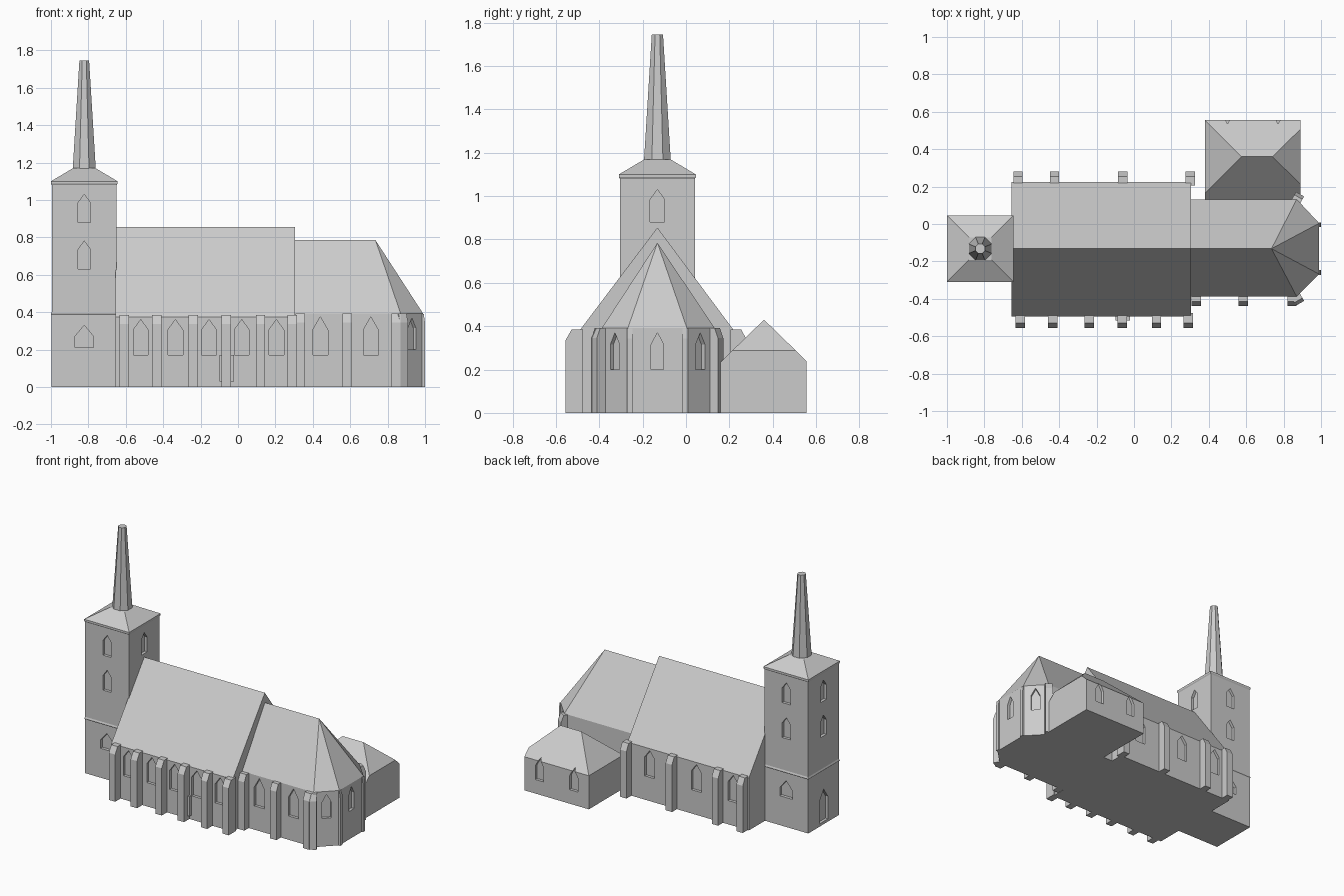
import bpy, bmesh, math
from mathutils import Vector, Matrix

if "Cube" in bpy.data.objects:
    bpy.data.objects.remove(bpy.data.objects["Cube"])

stone = bpy.data.materials.new("light_grey_stone")
stone.diffuse_color = (0.6, 0.6, 0.6, 1)
stone.use_nodes = True
stone.node_tree.nodes["Principled BSDF"].inputs["Base Color"].default_value = stone.diffuse_color
CY = -0.132   # axis of the church
TX = -0.822   # tower centre


def finish(bm, name):
    bmesh.ops.recalc_face_normals(bm, faces=bm.faces)
    me = bpy.data.meshes.new(name)
    bm.to_mesh(me)
    bm.free()
    me.materials.append(stone)
    ob = bpy.data.objects.new(name, me)
    bpy.context.collection.objects.link(ob)
    return ob


def hull(name, pts):
    """Convex solid around the given points."""
    bm = bmesh.new()
    vs = [bm.verts.new(p) for p in pts]
    res = bmesh.ops.convex_hull(bm, input=vs)
    junk = {g for g in res["geom_interior"] + res["geom_unused"]
            if isinstance(g, bmesh.types.BMVert) and g.is_valid}
    bmesh.ops.delete(bm, geom=list(junk), context='VERTS')
    bmesh.ops.dissolve_limit(bm, angle_limit=0.01, verts=bm.verts, edges=bm.edges)
    return finish(bm, name)


def loft(name, cx, cy, rings, n):
    """Stack of regular n-sided rings (apothem, z), flats facing the axes."""
    bm = bmesh.new()
    loops = []
    for r, z in rings:
        R = r / math.cos(math.pi / n)
        loops.append([bm.verts.new((cx + R * math.cos((2 * i + 1) * math.pi / n),
                                    cy + R * math.sin((2 * i + 1) * math.pi / n), z))
                      for i in range(n)])
    for a, b in zip(loops, loops[1:]):
        for i in range(n):
            j = (i + 1) % n
            bm.faces.new((a[i], a[j], b[j], b[i]))
    bm.faces.new(loops[0])
    bm.faces.new(loops[-1])
    return finish(bm, name)


def place(x, y, ang):
    """Local x along wall, local y outward, in direction ang (degrees)."""
    return Matrix.Translation((x, y, 0)) @ Matrix.Rotation(math.radians(ang - 90), 4, 'Z')


def prism(bm, pts_a, pts_b):
    a = [bm.verts.new(p) for p in pts_a]
    b = [bm.verts.new(p) for p in pts_b]
    n = len(a)
    bm.faces.new(a)
    bm.faces.new(b[::-1])
    for i in range(n):
        bm.faces.new((a[i], b[i], b[(i + 1) % n], a[(i + 1) % n]))


def cut_windows(ob, wins, depth=0.02):
    """Pointed recesses: (x, y, outward angle, width, sill, shoulder, apex)."""
    bm = bmesh.new()
    for x, y, ang, w, z0, z1, z2 in wins:
        m = place(x, y, ang)
        prof = [(-w/2, z0), (w/2, z0), (w/2, z1), (0, z2), (-w/2, z1)]
        prism(bm, [m @ Vector((u, -depth, z)) for u, z in prof],
              [m @ Vector((u, 0.02, z)) for u, z in prof])
    cutter = finish(bm, "window_cutter")
    cutter.hide_render = True
    mod = ob.modifiers.new("windows", 'BOOLEAN')
    mod.operation = 'DIFFERENCE'
    mod.solver = 'EXACT'
    mod.object = cutter
    dg = bpy.context.evaluated_depsgraph_get()
    me = bpy.data.meshes.new_from_object(ob.evaluated_get(dg))
    ob.modifiers.clear()
    ob.data = me
    bpy.data.objects.remove(cutter)


def buttress(name, x, y, ang, out=0.06, top=0.384, w=0.05):
    bm = bmesh.new()
    m = place(x, y, ang)
    prof = [(-0.02, 0), (out, 0), (out, top - 0.047), (out * 0.55, top), (-0.02, top)]
    prism(bm, [m @ Vector((-w/2, d, z)) for d, z in prof],
          [m @ Vector((w/2, d, z)) for d, z in prof])
    finish(bm, name)


# Tower with string course, cornice and cap
H = 0.173
tower = loft("tower", TX, CY, [(0.175, 0), (0.175, 0.385), (0.178, 0.39), (H, 0.402),
                               (H, 1.08), (0.178, 1.088), (0.178, 1.1), (0.06, 1.17)], 4)
wins = []
for ang in (0, 90, 180, 270):
    c, s = round(math.cos(math.radians(ang))), round(math.sin(math.radians(ang)))
    x, y = TX + H * c, CY + H * s
    wins.append((x, y, ang, 0.066, 0.88, 0.985, 1.03))
    if ang:
        wins.append((x, y, ang, 0.066, 0.63, 0.735, 0.78))
    if ang in (90, 270):
        wins.append((x, y, ang, 0.1, 0.21, 0.27, 0.33))
wins.append((TX - 0.175, CY, 180, 0.095, 0.02, 0.18, 0.25))   # west door
cut_windows(tower, wins)

# Spire
loft("spire", TX, CY, [(0.062, 1.16), (0.026, 1.745)], 8)

# Nave
S, N = -0.495, 0.225
nave = hull("nave", [(x, y, z) for x in (-0.655, 0.305)
                     for y, z in ((S, 0), (N, 0), (S, 0.375), (N, 0.375), (CY, 0.855))])
cut_windows(nave, [(x, S, 270, 0.08, 0.17, 0.305, 0.36) for x in (-0.52, -0.335, -0.155, 0.02, 0.205)]
            + [(x, N, 90, 0.08, 0.17, 0.305, 0.36) for x in (-0.53, -0.24, 0.13)])
for x in (-0.608, -0.435, -0.24, -0.063, 0.12, 0.29):
    buttress("nave_south_buttress", x, S, 270)
for x in (-0.62, -0.425, -0.06, 0.3):
    buttress("nave_north_buttress", x, N, 90, out=0.055)
hull("wall_block", [(x, y, z) for x in (-0.1, -0.022) for y in (S - 0.02, S + 0.02)
                    for z in (0.03, 0.17)])

# Chancel with three-sided apse
plan = [(0.29, -0.388), (0.87, -0.388), (0.99, -0.268), (0.99, 0.004), (0.87, 0.132), (0.29, 0.132)]
plan = [(x, y if y < CY else 2 * CY - p) for (x, y), p in
        zip(plan, [0, 0, 0, -0.268, -0.396, -0.396])]
chancel = hull("chancel", [(x, y, z) for x, y in plan for z in (0, 0.392)]
               + [(0.29, CY, 0.785), (0.735, CY, 0.785)])
dy = CY + 0.328
cut_windows(chancel, [(x, -0.388, 270, 0.08, 0.17, 0.305, 0.375) for x in (0.44, 0.71)]
            + [(0.93, CY - dy, 315, 0.06, 0.2, 0.315, 0.37),
               (0.93, CY + dy, 45, 0.06, 0.2, 0.315, 0.37),
               (0.99, CY, 0, 0.058, 0.2, 0.315, 0.37)])
for x in (0.332, 0.585, 0.845):
    buttress("chancel_buttress", x, -0.388, 270, out=0.05, top=0.392)
for side in (-1, 1):
    buttress("apse_shoulder_buttress", 0.868, CY + side * 0.257, side * 60, out=0.04, top=0.392)
    buttress("apse_corner_pier", 0.985, CY + side * 0.128, 0, out=0.015, top=0.39, w=0.026)

# Side annex with one full hip and one half hip
annex = hull("annex", [(x, y, 0) for x in (0.38, 0.89) for y in (0.1, 0.555)]
             + [(x, 0.555, 0.24) for x in (0.38, 0.89)]
             + [(x, 0.165, 0.24) for x in (0.38, 0.89)]
             + [(x, 0.1, 0.177) for x in (0.38, 0.89)]
             + [(0.575, 0.36, 0.43), (0.74, 0.36, 0.43),
                (0.89, 0.507, 0.287), (0.89, 0.213, 0.287)])
cut_windows(annex, [(x, 0.555, 90, 0.065, 0.1, 0.2, 0.26) for x in (0.5, 0.77)])
